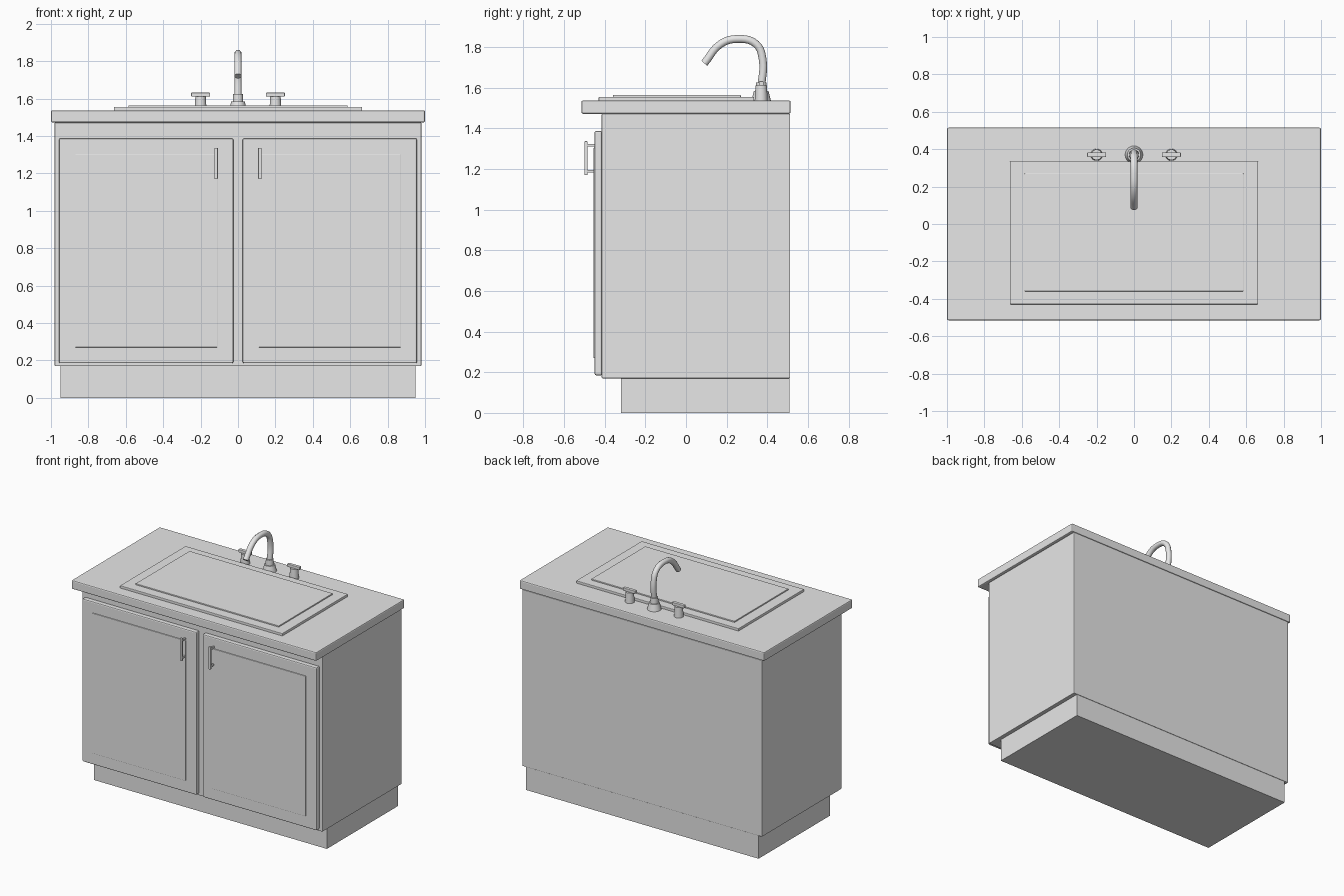
import bpy, math
from mathutils import Vector

if "Cube" in bpy.data.objects:
    bpy.data.objects.remove(bpy.data.objects["Cube"])

grey = bpy.data.materials.new("light_grey")
grey.diffuse_color = (0.8, 0.8, 0.8, 1)
grey.use_nodes = True
grey.node_tree.nodes["Principled BSDF"].inputs["Base Color"].default_value = grey.diffuse_color


def finish(ob, name, bevel=0.0):
    ob.name = name
    ob.data.materials.append(grey)
    if bevel:
        m = ob.modifiers.new("bevel", 'BEVEL')
        m.width, m.segments = bevel, 2
    return ob


def box(name, x, y, z, bevel=0.0):
    """Box from (min, max) pairs."""
    bpy.ops.mesh.primitive_cube_add(size=1)
    ob = bpy.context.object
    for v in ob.data.vertices:
        v.co = [lo + (c + 0.5) * (hi - lo) for c, (lo, hi) in zip(v.co, (x, y, z))]
    return finish(ob, name, bevel)


def cone(name, x, y, z0, z1, r0, r1):
    bpy.ops.mesh.primitive_cone_add(vertices=24, radius1=r0, radius2=r1, depth=z1 - z0,
                                    location=(x, y, (z0 + z1) / 2))
    ob = finish(bpy.context.object, name)
    bpy.ops.object.shade_smooth_by_angle(angle=math.radians(35))
    return ob


# Cabinet body and counter
box("toe_kick", (-0.95, 0.95), (-0.32, 0.51), (0, 0.17))
box("cabinet", (-0.98, 0.98), (-0.415, 0.513), (0.17, 1.472), 0.004)
box("countertop", (-1, 1), (-0.515, 0.515), (1.472, 1.537), 0.008)

# Sink plate with its raised inner panel
box("sink_rim", (-0.663, 0.663), (-0.43, 0.335), (1.53, 1.555), 0.004)
box("sink_panel", (-0.585, 0.585), (-0.36, 0.27), (1.55, 1.564), 0.003)

# Doors, pull handles and tap knobs on both sides
for side, s in (("left", -1), ("right", 1)):
    def span(a, b):
        return tuple(sorted((s * a, s * b)))
    box(side + "_door", span(0.025, 0.957), (-0.45, -0.412), (0.185, 1.387), 0.008)
    box(side + "_door_panel", span(0.11, 0.87), (-0.456, -0.44), (0.27, 1.305), 0.003)
    box(side + "_pull_bar", span(0.108, 0.126), (-0.5, -0.485), (1.17, 1.337), 0.003)
    for z in (1.19, 1.318):
        box(side + "_pull_post", span(0.111, 0.123), (-0.487, -0.448), (z - 0.006, z + 0.006))
    cone(side + "_knob", s * 0.2, 0.37, 1.535, 1.612, 0.032, 0.028)
    box(side + "_knob_lever", span(0.15, 0.25), (0.358, 0.382), (1.61, 1.632), 0.003)

# Faucet base and collar
cone("faucet_flange", 0, 0.37, 1.535, 1.585, 0.048, 0.036)
cone("faucet_collar", 0, 0.37, 1.58, 1.625, 0.028, 0.026)

# Curved spout swept along a smooth path
cu = bpy.data.curves.new("spout_path", 'CURVE')
cu.dimensions = '3D'
cu.bevel_depth, cu.bevel_resolution = 0.02, 3
cu.use_fill_caps = True
sp = cu.splines.new('BEZIER')
path = [(0.37, 1.60), (0.377, 1.74), (0.345, 1.815), (0.25, 1.84), (0.17, 1.815), (0.09, 1.72)]
sp.bezier_points.add(len(path) - 1)
for p, (y, z) in zip(sp.bezier_points, path):
    p.co = Vector((0, y, z))
    p.handle_left_type = p.handle_right_type = 'AUTO'
sp.resolution_u = 5
spout = bpy.data.objects.new("spout_path", cu)
bpy.context.collection.objects.link(spout)
bpy.ops.object.select_all(action='DESELECT')
spout.select_set(True)
bpy.context.view_layer.objects.active = spout
bpy.ops.object.convert(target='MESH')
finish(bpy.context.object, "faucet_spout")
bpy.ops.object.shade_smooth_by_angle(angle=math.radians(50))
